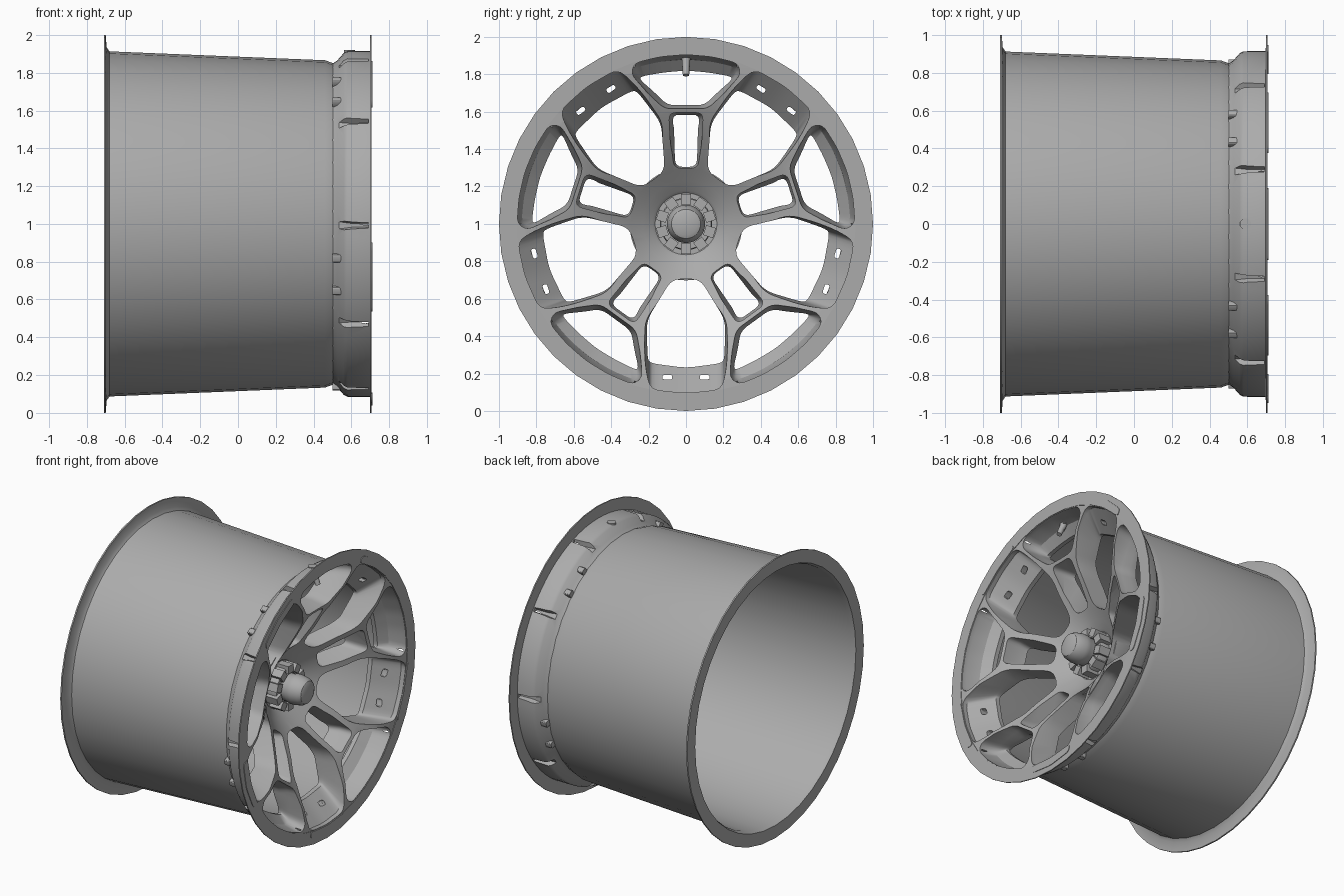
import bpy, bmesh
from math import sin, cos, pi, radians
from mathutils import Vector

if "Cube" in bpy.data.objects:
    bpy.data.objects.remove(bpy.data.objects["Cube"])

A5 = [radians(90 + 72 * k) for k in range(5)]    # spoke directions
C5 = [radians(54 + 72 * k) for k in range(5)]    # directions between spokes
grey = bpy.data.materials.new("dark_grey")
grey.diffuse_color = (.41, .41, .41, 1)
grey.use_nodes = True
grey.node_tree.nodes["Principled BSDF"].inputs["Base Color"].default_value = grey.diffuse_color


def place(x, r, t, a):
    """Point at axial x, radial r, tangential t, for wheel angle a."""
    return Vector((x, r * cos(a) - t * sin(a), 1 + r * sin(a) + t * cos(a)))


def finish(name, bm, smooth=True):
    bmesh.ops.remove_doubles(bm, verts=bm.verts, dist=1e-5)
    bmesh.ops.recalc_face_normals(bm, faces=bm.faces)
    me = bpy.data.meshes.new(name)
    bm.to_mesh(me)
    bm.free()
    me.materials.append(grey)
    ob = bpy.data.objects.new(name, me)
    bpy.context.collection.objects.link(ob)
    if smooth:
        shade(ob)
    return ob


def shade(ob):
    bpy.ops.object.select_all(action='DESELECT')
    ob.select_set(True)
    bpy.context.view_layer.objects.active = ob
    bpy.ops.object.shade_smooth_by_angle(angle=radians(32))


def lathe(name, profile, n, smooth=True):
    """Closed (x, r) profile spun round the axle."""
    bm = bmesh.new()
    rings = [[bm.verts.new(place(x, r, 0, 2 * pi * i / n)) for x, r in profile] for i in range(n)]
    m = len(profile)
    for i in range(n):
        p, q = rings[i], rings[(i + 1) % n]
        for j in range(m):
            k = (j + 1) % m
            if profile[j][1] == 0 and profile[k][1] == 0:
                continue
            if profile[j][1] == 0:
                bm.faces.new((p[j], p[k], q[k]))
            elif profile[k][1] == 0:
                bm.faces.new((p[j], p[k], q[j]))
            else:
                bm.faces.new((p[j], p[k], q[k], q[j]))
    return finish(name, bm, smooth)


def outline(half, rad, n=4):
    """Mirror a half outline and round its corners."""
    pts = [Vector(p) for p in half]
    pts += [Vector((r, -t)) for r, t in reversed(half) if t > 0]
    out = []
    for i, p in enumerate(pts):
        a, b = pts[i - 1] - p, pts[(i + 1) % len(pts)] - p
        s = p + a.normalized() * min(rad, a.length * .45)
        e = p + b.normalized() * min(rad, b.length * .45)
        for k in range(n + 1):
            u = k / n
            out.append(s * (1 - u) ** 2 + p * 2 * u * (1 - u) + e * u * u)
    return out


def loft(bm, levels, a):
    """Solid through (x, outline) levels at wheel angle a."""
    loops = [[bm.verts.new(place(x, p[0], p[1], a)) for p in o] for x, o in levels]
    n = len(loops[0])
    for p, q in zip(loops, loops[1:]):
        for i in range(n):
            bm.faces.new((p[i], p[(i + 1) % n], q[(i + 1) % n], q[i]))
    bm.faces.new(loops[0])
    bm.faces.new(loops[-1])


def box(bm, x0, x1, r0, r1, t, a):
    o = [(r0, -t), (r1, -t), (r1, t), (r0, t)]
    loft(bm, [(x0, o), (x1, o)], a)


def cut(ob, bm):
    cutter = finish("cutter", bm, False)
    cutter.hide_render = True
    mod = ob.modifiers.new("cut", 'BOOLEAN')
    mod.operation, mod.solver, mod.object = 'DIFFERENCE', 'EXACT', cutter
    bpy.context.view_layer.objects.active = ob
    bpy.ops.object.modifier_apply(modifier=mod.name)
    bpy.data.objects.remove(cutter)


# Barrel with rear flange, and front flange
lathe("barrel", [(-.71, 1), (-.70, 1), (-.695, .935), (-.68, .913), (.46, .866), (.505, .85),
                 (.505, .84), (.46, .852), (-.68, .897), (-.71, .91)], 40)
lathe("front_flange", [(.697, .908), (.707, .908), (.707, 1), (.699, 1)], 40)

# Dished spoke face
face = lathe("spoke_face", [(.33, 0), (.33, .165), (.345, .18), (.375, .23), (.43, .295), (.53, .45),
                            (.62, .6), (.68, .75), (.70, .86), (.704, .915), (.58, .915), (.56, .905),
                            (.525, .865), (.50, .848), (.50, .77), (.46, .6), (.36, .45), (.27, .3),
                            (.25, .2), (.25, 0)], 80, False)

# Window cutters: hub slots, fork pockets and big openings
bm = bmesh.new()
slot_f = outline([(.275, .075), (.595, .092)], .04)
slot_b = outline([(.305, .058), (.575, .066)], .04)
fork_f = outline([(.612, .12), (.70, .205), (.80, .293), (.86, .275), (.893, .14), (.905, 0)], .04)
fork_m = outline([(.62, .112), (.70, .19), (.79, .275), (.84, .26), (.868, .135), (.88, 0)], .04)
fork_b = outline([(.635, .10), (.70, .165), (.775, .25), (.79, .235), (.81, .12), (.82, 0)], .04)
open_f = outline([(.29, .08), (.505, .225), (.63, .225), (.78, .215), (.885, .19), (.905, 0)], .05)
open_b = outline([(.295, .075), (.515, .21), (.63, .208), (.72, .205), (.745, .19), (.77, 0)], .05)
for a in A5:
    loft(bm, [(.75, slot_f), (.52, slot_f), (.40, slot_b), (.1, slot_b)], a)
    loft(bm, [(.75, fork_f), (.67, fork_f), (.58, fork_m), (.53, fork_b), (.1, fork_b)], a)
for a in C5:
    loft(bm, [(.75, open_f), (.67, open_f), (.53, open_b), (.1, open_b)], a)
cut(face, bm)

# Grooves between the outer blocks, and drain slots in the shelves
bm = bmesh.new()
slot = outline([(.807, .026), (.833, .026)], .012, 3)
for a in C5:
    for s in (-1, 1):
        o = [(r, t + .1 * s) for r, t in slot]
        loft(bm, [(.75, o), (.4, o)], a)
        g = a + s * radians(17.5)
        loft(bm, [(.45, [(.872, -.03), (.95, -.055), (.95, .055), (.872, .03)]),
                  (.60, [(.88, -.01), (.95, -.028), (.95, .028), (.88, .01)]),
                  (.69, [(.887, -.008), (.95, -.022), (.95, .022), (.887, .008)])], g)
cut(face, bm)
shade(face)

# Front pads and rear studs on the blocks between the spokes
bm = bmesh.new()
pad = outline([(.908, 0), (.89, .195), (.94, .185), (.964, 0)], .03)
for a in C5:
    loft(bm, [(.70, pad), (.711, pad)], a)
finish("front_pads", bm)
bm = bmesh.new()
stud = outline([(.84, .022), (.882, .022)], .012, 3)
for a in C5:
    for s in (-1, 1):
        o = [(r, t + .09 * s) for r, t in stud]
        loft(bm, [(.50, o), (.56, o)], a)
finish("rear_studs", bm)

# Hub drum, centre nut and cap
lathe("hub_drum", [(.22, .16), (.22, .29), (.24, .302), (.40, .302), (.40, .285), (.30, .2), (.30, .16)], 48)
lathe("nut_ring", [(.32, .10), (.40, .10), (.40, .135), (.39, .14), (.32, .14)], 40)
bm = bmesh.new()
for k in range(10):
    box(bm, .32, .42, .105, .16, .028, 2 * pi * k / 10 + pi / 10)
finish("nut_lugs", bm)
lathe("centre_cap", [(.32, 0), (.32, .095), (.43, .095), (.45, .102), (.48, .102), (.53, .092),
                     (.552, .078), (.56, .06), (.562, 0)], 32)


def rod(name, p, q, r0, r1):
    p, q = Vector(p), Vector(q)
    d = q - p
    bm = bmesh.new()
    bmesh.ops.create_cone(bm, cap_ends=True, segments=16, radius1=r0, radius2=r1, depth=d.length)
    bmesh.ops.transform(bm, matrix=d.to_track_quat('Z', 'Y').to_matrix().to_4x4(), verts=bm.verts)
    bmesh.ops.translate(bm, vec=(p + q) / 2, verts=bm.verts)
    finish(name, bm)


# Valve stem in the top pocket, with its outer seat
rod("valve_base", (.59, 0, 1.905), (.612, 0, 1.84), .024, .02)
rod("valve_stem", (.612, 0, 1.85), (.635, 0, 1.795), .02, .017)
rod("valve_seat", (.59, 0, 1.88), (.59, 0, 1.919), .03, .03)
